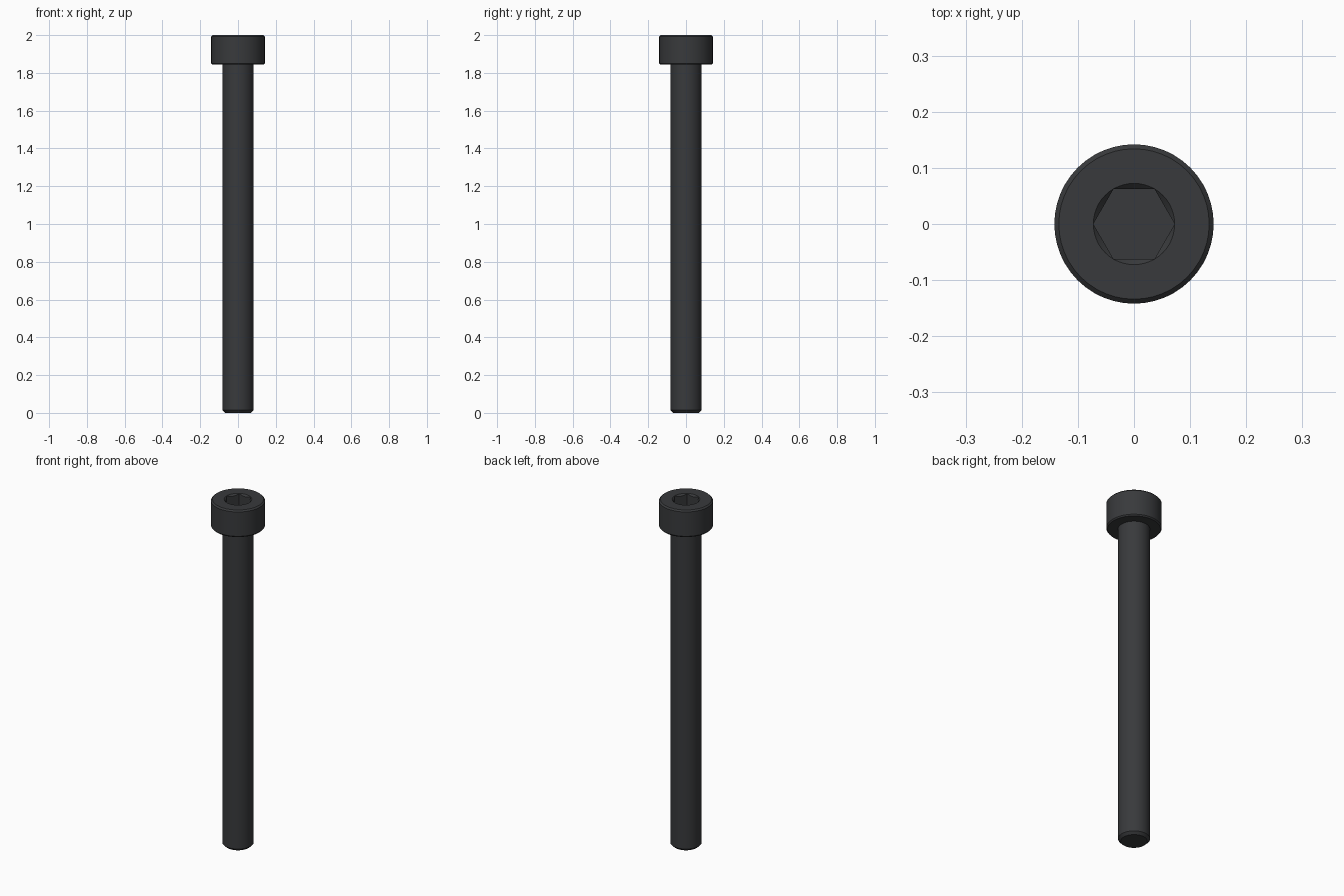
import bpy, bmesh, math
from mathutils import Matrix

if "Cube" in bpy.data.objects:
    bpy.data.objects.remove(bpy.data.objects["Cube"])

SEGMENTS = 48


def lathe(name, profile, sides, turn=0.0):
    """Closed solid of revolution about z from (radius, z) points, bottom to top."""
    bm = bmesh.new()
    rings = []
    for r, z in profile:
        rings.append([bm.verts.new((r * math.cos(turn + 2 * math.pi * i / sides),
                                    r * math.sin(turn + 2 * math.pi * i / sides), z))
                      for i in range(sides)])
    for low, high in zip(rings, rings[1:]):
        for i in range(sides):
            j = (i + 1) % sides
            bm.faces.new((low[i], low[j], high[j], high[i]))
    bm.faces.new(rings[0][::-1])
    bm.faces.new(rings[-1])
    mesh = bpy.data.meshes.new(name)
    bm.to_mesh(mesh)
    bm.free()
    obj = bpy.data.objects.new(name, mesh)
    bpy.context.collection.objects.link(obj)
    return obj


# Screw body: chamfered tip, plain shank, cylindrical head
screw = lathe("socket_head_screw", [
    (0.068, 0.0), (0.082, 0.014), (0.082, 1.844),
    (0.136, 1.844), (0.142, 1.851), (0.142, 1.992), (0.134, 2.0)], SEGMENTS)

# Hex socket and its conical lead-in
cutters = [
    lathe("hex_socket_cutter", [(0.0725, 1.92), (0.0725, 2.05)], 6),
    lathe("lead_in_cutter", [(0.0525, 1.98), (0.0725, 2.0), (0.0825, 2.01)], SEGMENTS),
]
bpy.context.view_layer.objects.active = screw
screw.select_set(True)
for cutter in cutters:
    cutter.hide_render = True
    cut = screw.modifiers.new(cutter.name, 'BOOLEAN')
    cut.operation = 'DIFFERENCE'
    cut.solver = 'EXACT'
    cut.object = cutter
    bpy.ops.object.modifier_apply(modifier=cut.name)
for cutter in cutters:
    bpy.data.objects.remove(cutter)

bpy.ops.object.shade_smooth_by_angle(angle=math.radians(25))

# Black oxide finish
finish = bpy.data.materials.new("black_oxide")
finish.diffuse_color = (0.04, 0.042, 0.045, 1)
finish.use_nodes = True
finish.node_tree.nodes["Principled BSDF"].inputs["Base Color"].default_value = finish.diffuse_color
screw.data.materials.clear()
screw.data.materials.append(finish)
